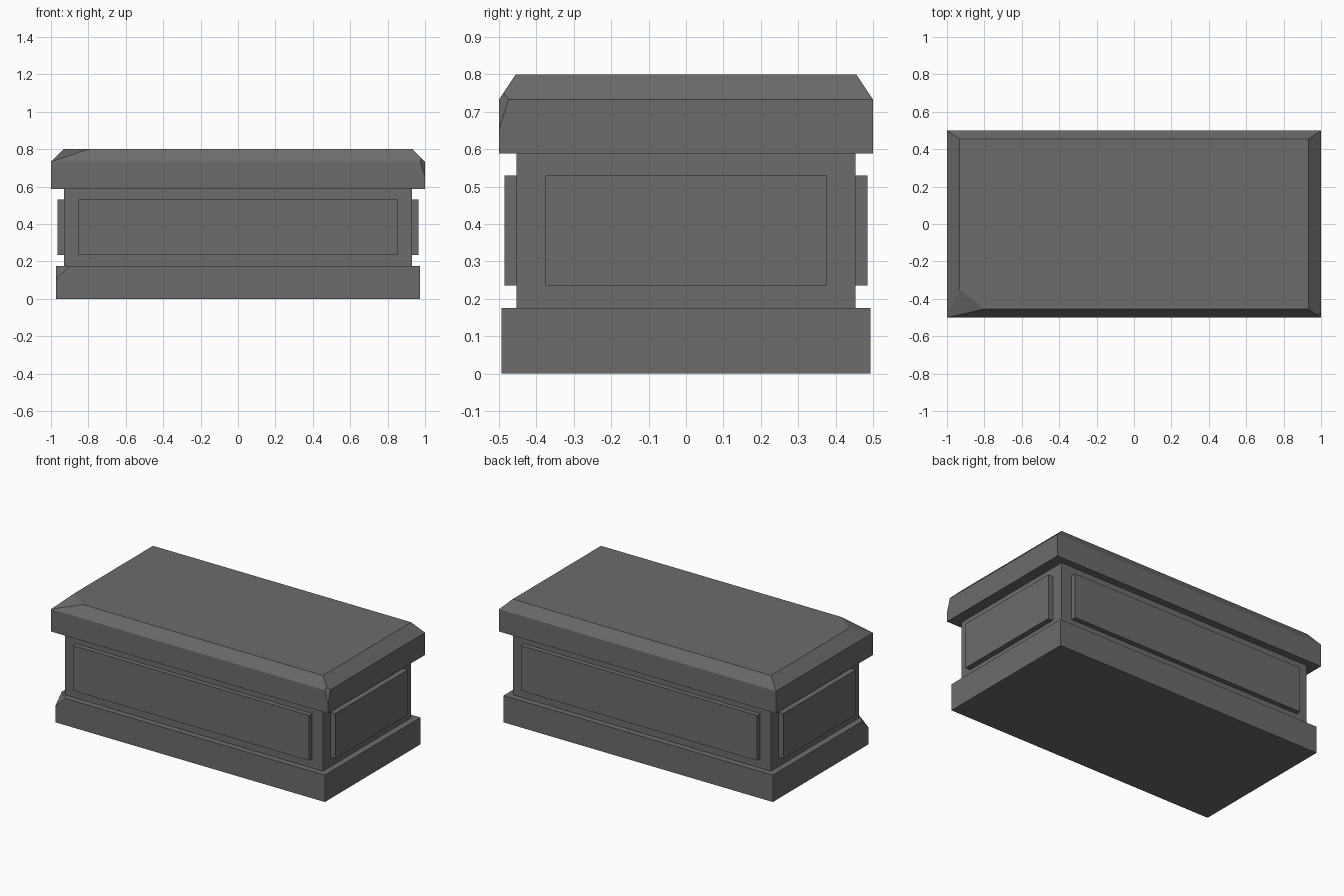
import bpy, bmesh
from mathutils import Vector

if "Cube" in bpy.data.objects:
    bpy.data.objects.remove(bpy.data.objects["Cube"])

stone = bpy.data.materials.new("dark grey stone")
stone.diffuse_color = (0.15, 0.15, 0.15, 1)
stone.use_nodes = True
stone.node_tree.nodes["Principled BSDF"].inputs["Base Color"].default_value = stone.diffuse_color


def add_object(name, bm):
    bmesh.ops.recalc_face_normals(bm, faces=bm.faces[:])
    mesh = bpy.data.meshes.new(name)
    bm.to_mesh(mesh)
    bm.free()
    mesh.materials.append(stone)
    ob = bpy.data.objects.new(name, mesh)
    bpy.context.collection.objects.link(ob)
    return ob


def stack(layers):
    """Closed solid from rectangular layers (half x, half y, z)."""
    bm = bmesh.new()
    rings = [[bm.verts.new((sx * x, sy * y, z))
              for sx, sy in ((-1, -1), (1, -1), (1, 1), (-1, 1))] for x, y, z in layers]
    bm.faces.new(rings[0][::-1])
    bm.faces.new(rings[-1])
    for a, b in zip(rings, rings[1:]):
        for i in range(4):
            j = (i + 1) % 4
            bm.faces.new((a[i], a[j], b[j], b[i]))
    return bm


def chip(bm, p, q, r):
    """Break off the corner beyond the plane through three points."""
    p, q, r = map(Vector, (p, q, r))
    n = (q - p).cross(r - p).normalized()
    if n.dot(Vector((0, 0, 0.3)) - p) > 0:
        n = -n
    res = bmesh.ops.bisect_plane(bm, geom=bm.verts[:] + bm.edges[:] + bm.faces[:],
                                 plane_co=p, plane_no=n, clear_outer=True)
    edges = [e for e in res["geom_cut"] if isinstance(e, bmesh.types.BMEdge)]
    bmesh.ops.holes_fill(bm, edges=edges, sides=0)


def box(name, x0, x1, y0, y1, z0, z1):
    bm = stack([((x1 - x0) / 2, (y1 - y0) / 2, z0), ((x1 - x0) / 2, (y1 - y0) / 2, z1)])
    bmesh.ops.translate(bm, verts=bm.verts[:], vec=((x0 + x1) / 2, (y0 + y1) / 2, 0))
    return add_object(name, bm)


# Plinth with one broken corner
bm = stack([(0.972, 0.493, 0), (0.972, 0.493, 0.175)])
chip(bm, (-0.972, -0.493, 0.11), (-0.90, -0.493, 0.175), (-0.972, -0.43, 0.175))
add_object("plinth", bm)

# Main body
box("body", -0.93, 0.93, -0.453, 0.453, 0.175, 0.588)

# Raised panels on all four sides
box("front_panel", -0.853, 0.853, -0.485, -0.453, 0.235, 0.53)
box("back_panel", -0.853, 0.853, 0.453, 0.485, 0.235, 0.53)
box("left_panel", -0.965, -0.93, -0.375, 0.375, 0.235, 0.53)
box("right_panel", 0.93, 0.965, -0.375, 0.375, 0.235, 0.53)

# Lid with chamfered top and two worn front corners
bm = stack([(1, 0.5, 0.588), (1, 0.5, 0.733), (0.932, 0.455, 0.8)])
chip(bm, (-1, -0.5, 0.733), (-0.8, -0.455, 0.8), (-0.932, -0.35, 0.8))
chip(bm, (1, -0.5, 0.65), (0.975, -0.5, 0.733), (1, -0.475, 0.733))
add_object("lid", bm)
